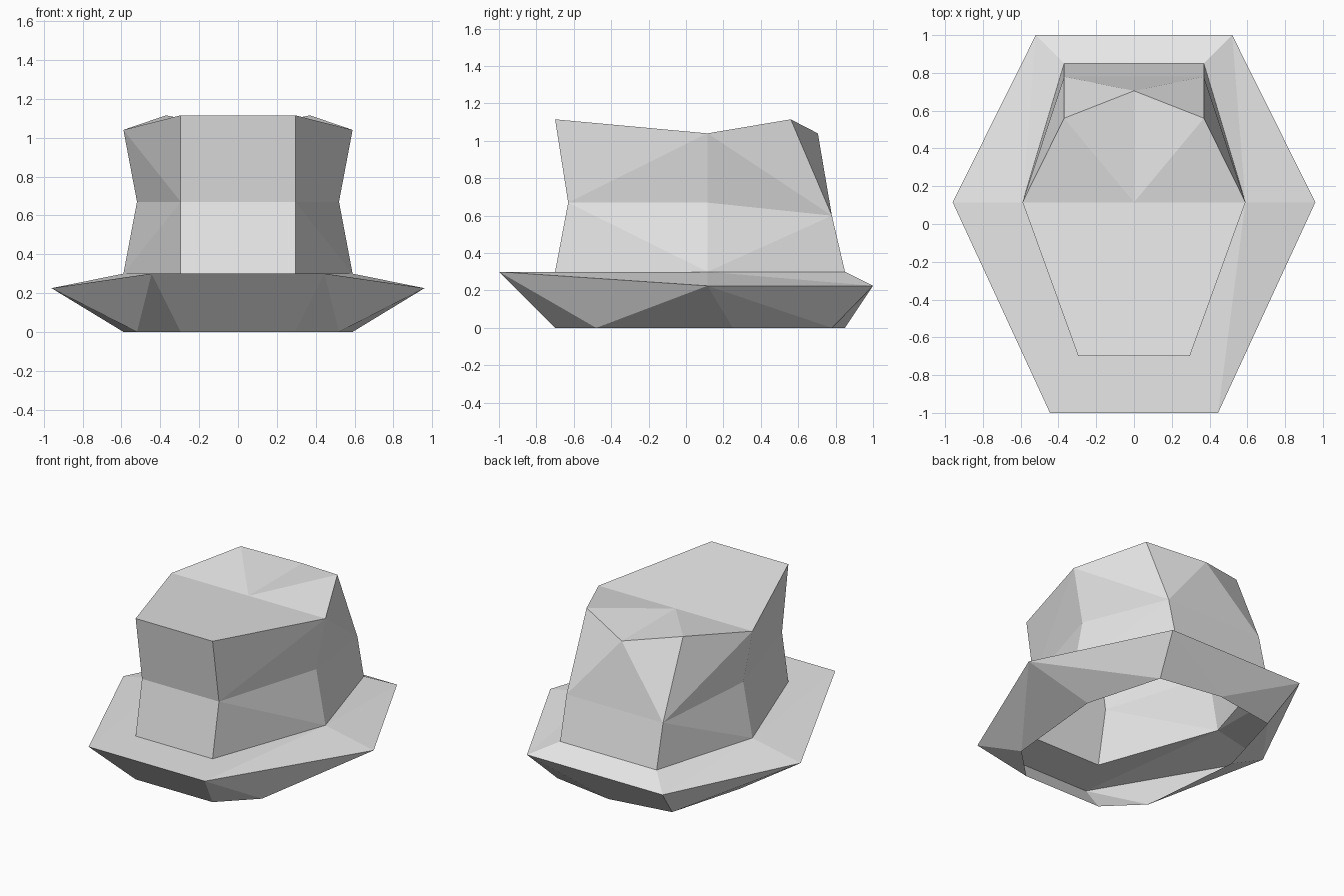
import bpy
import bmesh
from mathutils import Vector

cube = bpy.data.objects.get("Cube")
if cube:
    bpy.data.objects.remove(cube, do_unlink=True)

# Single felt colour
felt = bpy.data.materials.new("grey_felt")
felt.use_nodes = True
GREY = (0.8, 0.8, 0.8, 1)
felt.diffuse_color = GREY
felt.node_tree.nodes["Principled BSDF"].inputs["Base Color"].default_value = GREY

# Left-half corner points; the right half is mirrored
P = {
    # crown base, waist and top
    "base_f": (0.295, -0.70, 0.30), "base_s": (0.59, 0.115, 0.30), "base_b": (0.37, 0.85, 0.30),
    "mid_f": (0.295, -0.63, 0.67), "mid_s": (0.52, 0.115, 0.67), "mid_b": (0.37, 0.78, 0.60),
    "top_f": (0.295, -0.70, 1.115), "top_s": (0.59, 0.115, 1.04), "top_b": (0.37, 0.56, 1.115),
    "top_c": (0, 0.115, 1.04), "back_c": (0, 0.705, 1.04),
    # brim rim
    "rim_f": (0.445, -1, 0.30), "rim_s": (0.96, 0.115, 0.225), "rim_b": (0.52, 1, 0.225),
    # lower opening
    "low_f": (0.295, -0.70, 0), "low_fs": (0.52, -0.48, 0), "low_s": (0.59, 0.25, 0),
    "low_b": (0.44, 0.78, 0), "low_c": (0, 0.85, 0),
}


def build(name, inside, sides, middles):
    """Mirror side faces, add symmetric middle faces, face away from inside."""
    bm = bmesh.new()
    verts = {}

    def vert(key, sign):
        x, y, z = P[key]
        slot = (key, sign if x else 0)
        if slot not in verts:
            verts[slot] = bm.verts.new((x * sign, y, z))
        return verts[slot]

    for face in sides:
        for sign in (1, -1):
            bm.faces.new([vert(k, sign) for k in face.split()])
    for face in middles:
        keys = face.split()
        ring = [vert(k, 1) for k in keys] + [vert(k, -1) for k in reversed(keys)]
        bm.faces.new(list(dict.fromkeys(ring)))
    bm.normal_update()
    for f in bm.faces:
        if f.normal.dot(f.calc_center_median() - Vector(inside)) < 0:
            f.normal_flip()
    mesh = bpy.data.meshes.new(name)
    bm.to_mesh(mesh)
    bm.free()
    mesh.materials.append(felt)
    obj = bpy.data.objects.new(name, mesh)
    bpy.context.collection.objects.link(obj)
    return obj


# Crown: pinched walls and dented top
build("crown", (0, 0.1, 0.65), [
    "base_f base_s mid_f", "base_s mid_s mid_f",
    "mid_f mid_s top_s", "mid_f top_s top_f",
    "base_s base_b mid_b", "base_s mid_b mid_s",
    "mid_s mid_b top_s", "top_s mid_b top_b",
    "top_b mid_b back_c",
    "top_s top_b top_c", "top_c top_b back_c",
], [
    "base_f mid_f", "mid_f top_f", "base_b mid_b",
    "mid_b back_c", "top_f top_s top_c",
])

# Brim: upper surface from crown to rim
build("brim", (0, 0, -3), [
    "base_f rim_f base_s", "rim_f rim_s base_s",
    "base_s rim_s rim_b", "base_s rim_b base_b",
], ["base_f rim_f", "base_b rim_b"])

# Underside: flares from the open lower edge to the rim
build("brim_underside", (0, 0, 0.6), [
    "rim_f low_f low_fs", "rim_f low_fs rim_s",
    "rim_s low_fs low_s", "rim_s low_s low_b",
    "rim_s low_b rim_b", "rim_b low_b low_c",
], ["rim_f low_f", "rim_b low_c"])
